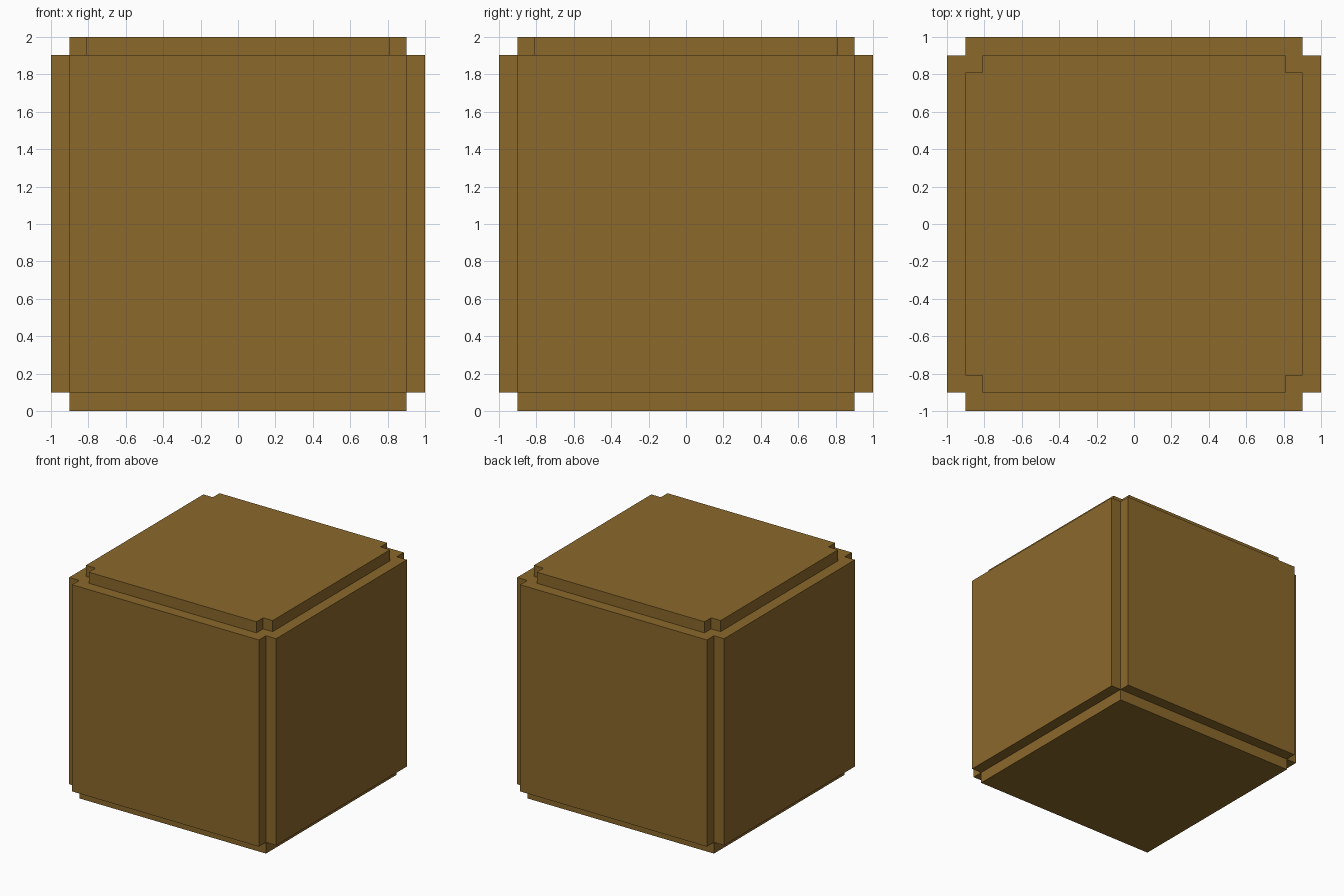
import bpy, bmesh

if "Cube" in bpy.data.objects:
    bpy.data.objects.remove(bpy.data.objects["Cube"])

brown = bpy.data.materials.new("warm brown")
brown.diffuse_color = (0.258, 0.138, 0.024, 1)
brown.use_nodes = True
brown.node_tree.nodes["Principled BSDF"].inputs["Base Color"].default_value = brown.diffuse_color


def notched_square(outer, inner):
    """Square outline of half-width outer, with its corners cut in to inner."""
    quarter = [(outer, inner), (inner, inner), (inner, outer)]
    points = []
    for _ in range(4):
        points += quarter
        quarter = [(-y, x) for x, y in quarter]
    return points


def slab(name, outline, z0, z1):
    """Extrude a flat outline from z0 up to z1."""
    bm = bmesh.new()
    face = bm.faces.new([bm.verts.new((x, y, z0)) for x, y in outline])
    extruded = bmesh.ops.extrude_face_region(bm, geom=[face], use_keep_orig=True)
    top = [v for v in extruded["geom"] if isinstance(v, bmesh.types.BMVert)]
    bmesh.ops.translate(bm, verts=top, vec=(0, 0, z1 - z0))
    bmesh.ops.recalc_face_normals(bm, faces=bm.faces)
    mesh = bpy.data.meshes.new(name)
    bm.to_mesh(mesh)
    bm.free()
    mesh.materials.append(brown)
    obj = bpy.data.objects.new(name, mesh)
    bpy.context.collection.objects.link(obj)
    return obj


EDGE, LID_NOTCH = 0.902, 0.81
LOW, HIGH = 0.098, 1.903

# plain square foot of the block
slab("base_plate", [(-EDGE, -EDGE), (EDGE, -EDGE), (EDGE, EDGE), (-EDGE, EDGE)], 0, LOW)
# main block with raised side panels and recessed vertical corners
slab("body", notched_square(1, EDGE), LOW, HIGH)
# raised top with its corners cut away
slab("top_plate", notched_square(EDGE, LID_NOTCH), HIGH, 2)
